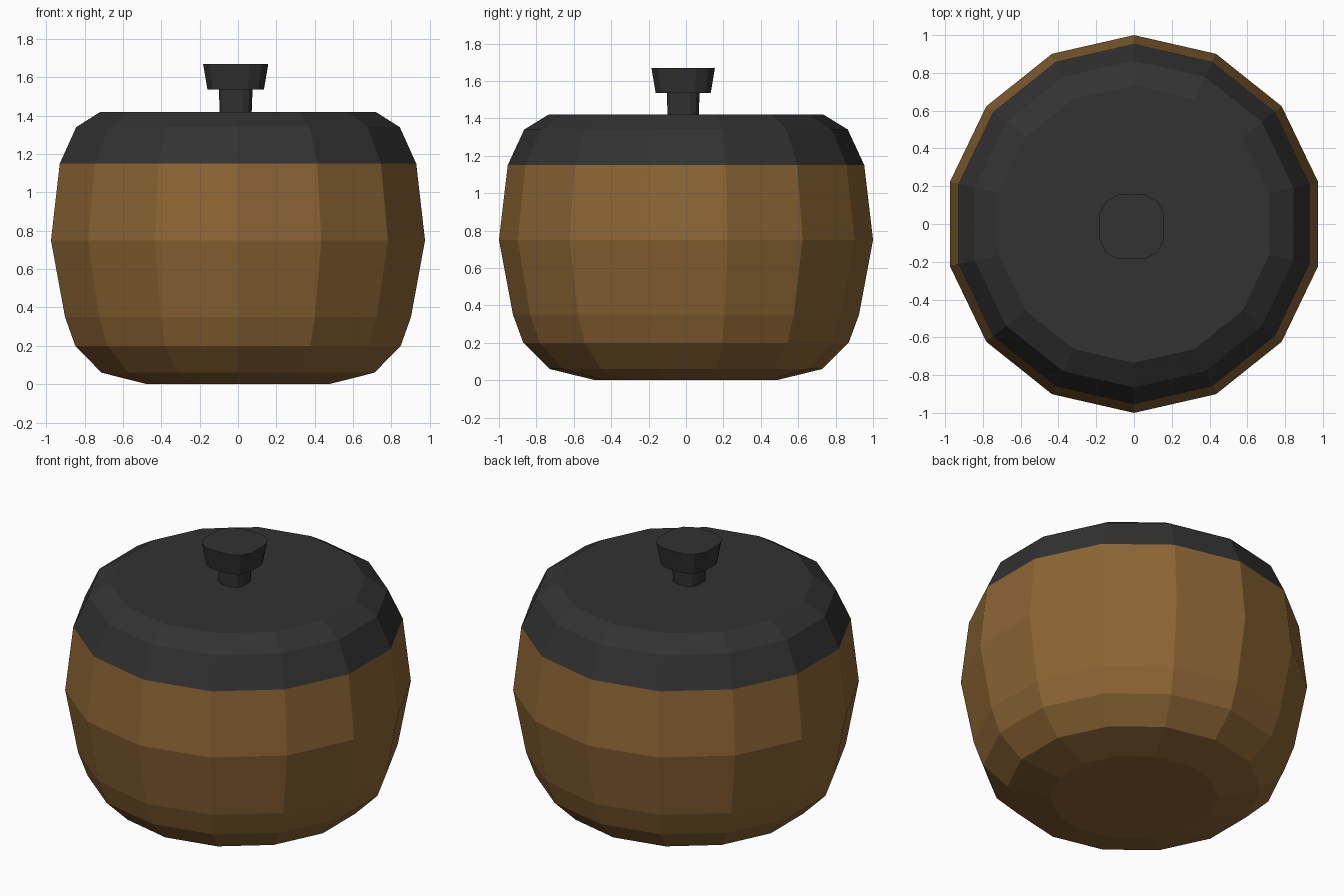
import bpy, bmesh, math

if "Cube" in bpy.data.objects:
    bpy.data.objects.remove(bpy.data.objects["Cube"])


def material(name, rgb):
    m = bpy.data.materials.new(name)
    m.diffuse_color = (*rgb, 1.0)
    m.use_nodes = True
    m.node_tree.nodes["Principled BSDF"].inputs["Base Color"].default_value = m.diffuse_color
    return m


def loft(name, rings, mat, cap_bottom=True, cap_top=True):
    """Skin a stack of equal-length rings with flat faces."""
    bm = bmesh.new()
    loops = [[bm.verts.new(p) for p in ring] for ring in rings]
    n = len(loops[0])
    for a, b in zip(loops, loops[1:]):
        for i in range(n):
            j = (i + 1) % n
            bm.faces.new((a[i], a[j], b[j], b[i]))
    if cap_bottom:
        bm.faces.new(loops[0][::-1])
    if cap_top:
        bm.faces.new(loops[-1])
    me = bpy.data.meshes.new(name)
    bm.to_mesh(me)
    bm.free()
    me.materials.append(mat)
    ob = bpy.data.objects.new(name, me)
    bpy.context.collection.objects.link(ob)
    return ob


def circle(r, z, n=14):
    # a corner points along +y
    return [(r * math.cos(math.pi / 2 + math.tau * i / n),
             r * math.sin(math.pi / 2 + math.tau * i / n), z) for i in range(n)]


def rounded_square(h, z, cx=-0.012, cy=-0.015):
    pts = []
    for q in range(4):
        c, s = round(math.cos(q * math.pi / 2)), round(math.sin(q * math.pi / 2))
        for x, y in ((1, -0.42), (1, 0.42), (0.8, 0.8)):
            pts.append((cx + h * (x * c - y * s), cy + h * (x * s + y * c), z))
    return pts


wood = material("warm brown", (0.26, 0.13, 0.034))
dark = material("charcoal", (0.032, 0.032, 0.032))

# rounded pot body
body = [(0.485, 0.0), (0.73, 0.06), (0.87, 0.2), (0.925, 0.35), (1.0, 0.75), (0.953, 1.15)]
loft("pot_body", [circle(r, z) for r, z in body], wood, cap_top=False)

# bevelled lid
lid = [(0.953, 1.15), (0.865, 1.34), (0.735, 1.42)]
loft("lid", [circle(r, z) for r, z in lid], dark, cap_bottom=False)

# knob: stem and flared cap
loft("knob_stem", [rounded_square(0.083, 1.41), rounded_square(0.088, 1.54)], dark)
loft("knob_cap", [rounded_square(0.147, 1.535), rounded_square(0.17, 1.67)], dark)
